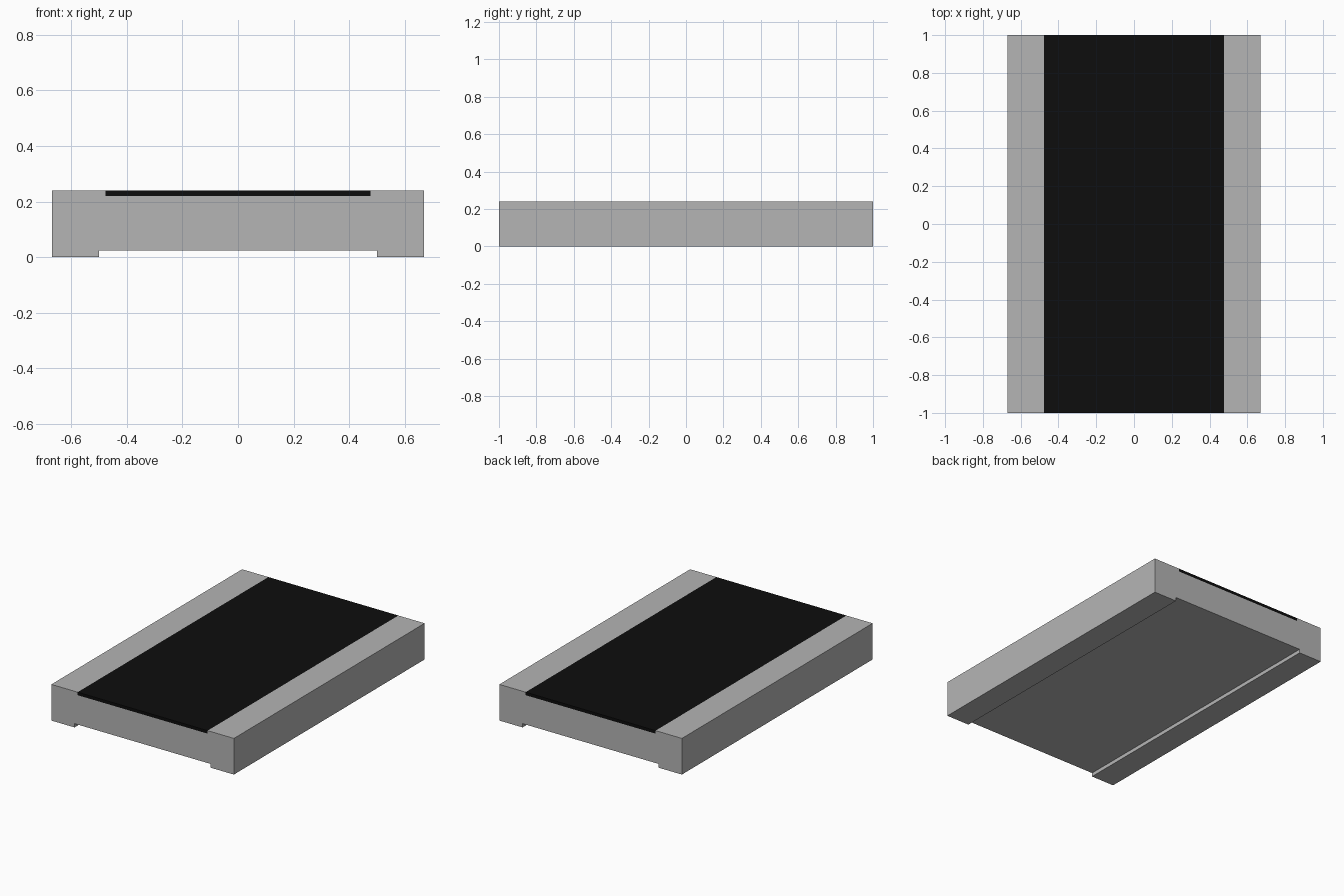
import bpy
import bmesh

old = bpy.data.objects.get("Cube")
if old:
    bpy.data.objects.remove(old, do_unlink=True)

# Overall dimensions
HALF_W, HALF_L, HEIGHT = 0.67, 1.0, 0.24
PLATE = 0.025          # terminal thickness below and at the sides
COAT_Z = 0.22          # underside of the coating
COAT_X, FOOT_X = 0.477, 0.50
SIDE_X = HALF_W - PLATE


def make_material(name, value):
    mat = bpy.data.materials.new(name)
    mat.use_nodes = True
    colour = (value, value, value, 1)
    mat.diffuse_color = colour
    bsdf = mat.node_tree.nodes["Principled BSDF"]
    bsdf.inputs["Base Color"].default_value = colour
    bsdf.inputs["Roughness"].default_value = 0.6
    return mat


def extrude_profile(name, profile, mat):
    """Extrude an x-z outline along the full length."""
    bm = bmesh.new()
    face = bm.faces.new([bm.verts.new((x, -HALF_L, z)) for x, z in profile])
    geom = bmesh.ops.extrude_face_region(bm, geom=[face])["geom"]
    verts = [v for v in geom if isinstance(v, bmesh.types.BMVert)]
    bmesh.ops.translate(bm, verts=verts, vec=(0, 2 * HALF_L, 0))
    bmesh.ops.recalc_face_normals(bm, faces=bm.faces)
    mesh = bpy.data.meshes.new(name)
    bm.to_mesh(mesh)
    bm.free()
    mesh.materials.append(mat)
    obj = bpy.data.objects.new(name, mesh)
    bpy.context.collection.objects.link(obj)
    return obj


def rectangle(half, low, high):
    return [(-half, low), (half, low), (half, high), (-half, high)]


grey = make_material("light grey", 0.46)
black = make_material("black", 0.004)

# Ceramic core and dark top coating
extrude_profile("body", rectangle(SIDE_X, PLATE, COAT_Z), grey)
extrude_profile("top_coating", rectangle(COAT_X, COAT_Z, HEIGHT), black)

# C-shaped terminals wrapping both long sides
terminal = [(FOOT_X, 0), (HALF_W, 0), (HALF_W, HEIGHT), (COAT_X, HEIGHT),
            (COAT_X, COAT_Z), (SIDE_X, COAT_Z), (SIDE_X, PLATE), (FOOT_X, PLATE)]
for side, sign in (("left", 1), ("right", -1)):
    extrude_profile(side + "_terminal", [(sign * x, z) for x, z in terminal], grey)
